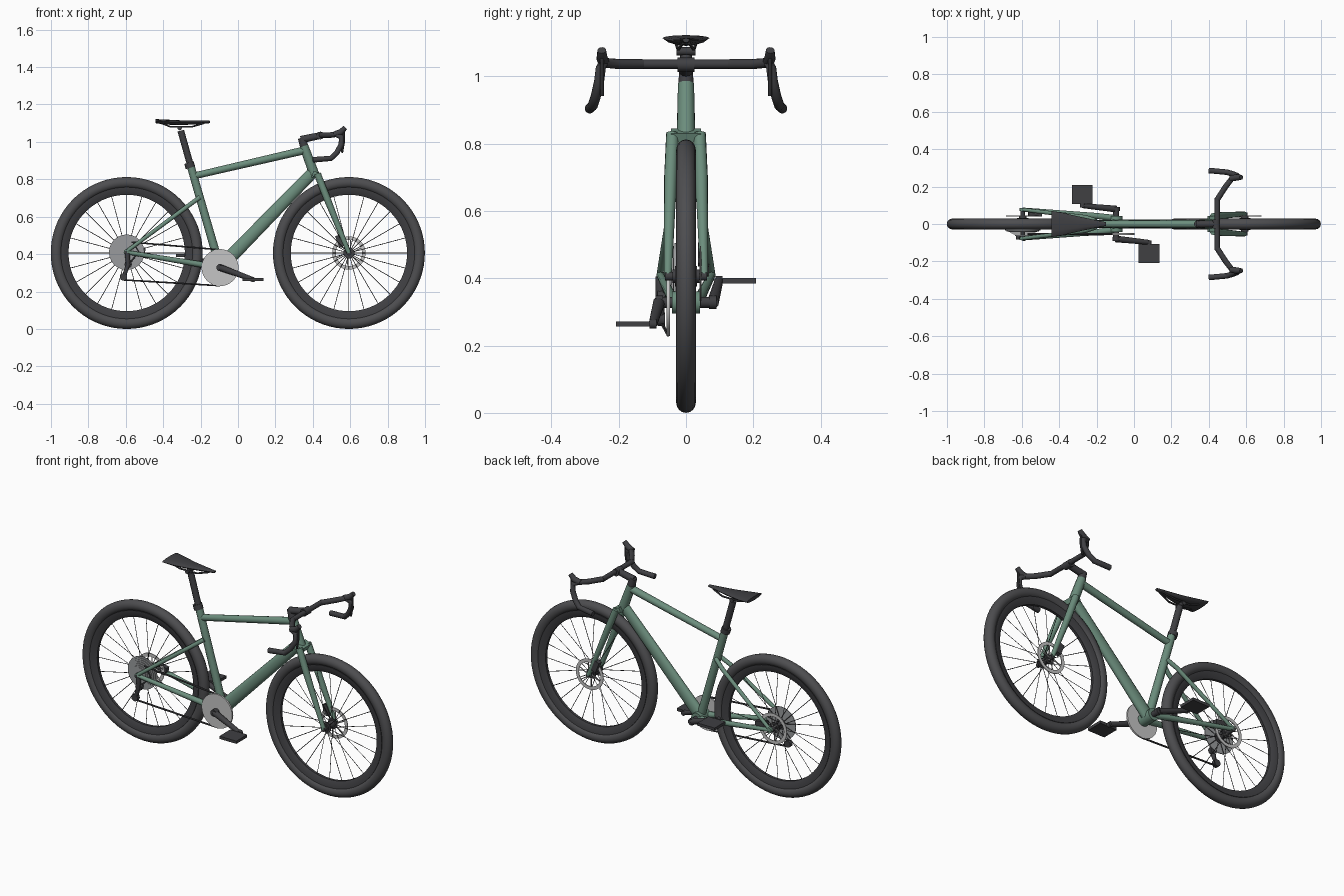
import bpy, bmesh, math
from mathutils import Matrix

cube = bpy.data.objects.get("Cube")
if cube:
    bpy.data.objects.remove(cube)


def material(name, r, g, b):
    m = bpy.data.materials.new(name)
    m.use_nodes = True
    m.diffuse_color = (r, g, b, 1)
    m.node_tree.nodes["Principled BSDF"].inputs["Base Color"].default_value = (r, g, b, 1)
    return m


GREEN = material("sage green", 0.15, 0.27, 0.205)
RUBBER = material("tyre rubber", 0.075, 0.075, 0.08)
BLACK = material("soft black", 0.05, 0.05, 0.055)
SILVER = material("light silver", 0.56, 0.56, 0.56)
STEEL = material("grey steel", 0.32, 0.33, 0.34)
parts = []


def add_mesh(name, mesh, mat):
    mesh.materials.clear()
    mesh.materials.append(mat)
    obj = bpy.data.objects.new(name, mesh)
    bpy.context.collection.objects.link(obj)
    parts.append(obj)
    return obj


def tube(name, paths, radius, mat, res=4):
    """Round tubes along one or more paths; radius is one value or one per point."""
    if not isinstance(paths[0][0], (tuple, list)):
        paths = [paths]
    curve = bpy.data.curves.new(name, "CURVE")
    curve.dimensions = "3D"
    curve.bevel_depth = 1
    curve.bevel_resolution = res
    curve.use_fill_caps = True
    for path in paths:
        s = curve.splines.new("POLY")
        s.points.add(len(path) - 1)
        for i, p in enumerate(path):
            s.points[i].co = (*p, 1)
            s.points[i].radius = radius[i] if isinstance(radius, (tuple, list)) else radius
    temp = bpy.data.objects.new(name + "_path", curve)
    bpy.context.collection.objects.link(temp)
    bpy.context.view_layer.update()
    dg = bpy.context.evaluated_depsgraph_get()
    mesh = bpy.data.meshes.new_from_object(temp.evaluated_get(dg))
    bpy.data.objects.remove(temp)
    return add_mesh(name, mesh, mat)


def disc(name, x, z, y0, y1, r, mat, res=10):
    return tube(name, [(x, y0, z), (x, y1, z)], r, mat, res)


def ring(name, profile, x, y, z, mat, steps=64):
    """Spin a closed (radius, width) profile around the axle."""
    bm = bmesh.new()
    loop = [bm.verts.new((r, w, 0)) for r, w in profile]
    edges = [bm.edges.new((loop[i - 1], loop[i])) for i in range(len(loop))]
    bmesh.ops.spin(bm, geom=loop + edges, cent=(0, 0, 0), axis=(0, 1, 0),
                   angle=2 * math.pi, steps=steps)
    bmesh.ops.remove_doubles(bm, verts=bm.verts, dist=1e-5)
    bmesh.ops.recalc_face_normals(bm, faces=bm.faces)
    bmesh.ops.translate(bm, verts=bm.verts, vec=(x, y, z))
    mesh = bpy.data.meshes.new(name)
    bm.to_mesh(mesh)
    bm.free()
    return add_mesh(name, mesh, mat)


def box(name, centre, size, mat, angle=0):
    bm = bmesh.new()
    bmesh.ops.create_cube(bm, size=1, matrix=Matrix.Translation(centre)
                          @ Matrix.Rotation(angle, 4, "Y") @ Matrix.Diagonal((*size, 1)))
    mesh = bpy.data.meshes.new(name)
    bm.to_mesh(mesh)
    bm.free()
    return add_mesh(name, mesh, mat)


def mirrored(path):
    return [path, [(x, -y, z) for x, y, z in path]]


# Wheels
AXLE = 0.406
REAR, FRONT = -0.595, 0.593
tyre_profile = [(0.376 + 0.03 * math.cos(a * math.pi / 8), 0.029 * math.sin(a * math.pi / 8))
                for a in range(16)]
rim_profile = [(0.352, -0.02), (0.352, 0.02), (0.33, 0.018), (0.311, 0.008),
               (0.311, -0.008), (0.33, -0.018)]
for label, x, half in (("rear", REAR, 0.085), ("front", FRONT, 0.062)):
    ring(label + "_tyre", tyre_profile, x, 0, AXLE, RUBBER, 72)
    ring(label + "_rim", rim_profile, x, 0, AXLE, BLACK, 72)
    disc(label + "_hub", x, AXLE, -0.04, 0.04, 0.02, BLACK, 4)
    disc(label + "_axle", x, AXLE, -half, half, 0.013, BLACK, 4)
    for side in (-1, 1):
        disc(label + "_hub_flange", x, AXLE, side * 0.026, side * 0.032, 0.03, BLACK, 4)
    spokes = []
    for i in range(24):
        a = i * math.pi / 12
        c, s = math.cos(a), math.sin(a)
        spokes.append([(x + 0.025 * c, 0.028 * (-1) ** i, AXLE + 0.025 * s),
                       (x + 0.315 * c, 0, AXLE + 0.315 * s)])
    tube(label + "_spokes", spokes, 0.0018, BLACK, 0)
    # Brake rotor and caliper on the left side
    ring(label + "_rotor", [(0.089, -0.002), (0.089, 0.002), (0.07, 0.002), (0.07, -0.002)],
         x, 0.043, AXLE, SILVER, 48)
    arms = []
    for i in range(6):
        a = i * math.pi / 3
        arms.append([(x + 0.015 * math.cos(a), 0.043, AXLE + 0.015 * math.sin(a)),
                     (x + 0.074 * math.cos(a + 0.4), 0.043, AXLE + 0.074 * math.sin(a + 0.4))])
    tube(label + "_rotor_arms", arms, 0.003, SILVER, 1)
box("front_caliper", (0.545, 0.05, 0.47), (0.03, 0.028, 0.065), BLACK, -0.38)
box("rear_caliper", (-0.53, 0.055, 0.425), (0.07, 0.028, 0.03), BLACK, 0.16)

# Frame
BX, BZ = -0.096, 0.328
tube("seat_tube", [(-0.252, 0, 0.868), (BX, 0, BZ)], (0.021, 0.023), GREEN)
tube("top_tube", [(-0.235, 0, 0.818), (0.365, 0, 0.957)], (0.018, 0.021), GREEN)
down_tube = tube("down_tube", [(0.395, 0, 0.832), (BX + 0.01, 0, BZ + 0.01)], (0.031, 0.037), GREEN)
down_tube.scale.y = 0.68
tube("head_tube", [(0.352, 0, 0.978), (0.412, 0, 0.815)], (0.024, 0.027), GREEN)
disc("bottom_bracket_shell", BX, BZ, -0.042, 0.042, 0.034, GREEN, 5)
tube("seat_stays", mirrored([(-0.205, 0.018, 0.703), (-0.26, 0.036, 0.663), (REAR, 0.077, 0.415)]),
     (0.012, 0.012, 0.01), GREEN)
tube("chain_stays", mirrored([(BX - 0.01, 0.032, BZ), (-0.2, 0.043, 0.345), (REAR, 0.077, 0.41)]),
     (0.017, 0.016, 0.011), GREEN)
for side in (-1, 1):
    disc("dropout", REAR, 0.41, side * 0.069, side * 0.085, 0.016, GREEN, 4)

# Fork
box("fork_crown", (0.42, 0, 0.824), (0.045, 0.088, 0.028), GREEN, 0.35)
tube("fork_blades", mirrored([(0.424, 0.04, 0.83), (0.475, 0.046, 0.70), (FRONT, 0.054, AXLE)]),
     (0.019, 0.019, 0.012), GREEN)

# Seat post and saddle
tube("seat_post", [(-0.306, 0, 1.06), (-0.25, 0, 0.86)], 0.018, BLACK)
tube("seat_collar", [(-0.263, 0, 0.89), (-0.254, 0, 0.862)], 0.026, BLACK)
tube("saddle_clamp", [(-0.312, -0.028, 1.074), (-0.312, 0.028, 1.074)], 0.012, BLACK)
tube("saddle_rails", mirrored([(-0.41, 0.03, 1.1), (-0.36, 0.024, 1.08),
                               (-0.25, 0.022, 1.08), (-0.18, 0.008, 1.1)]), 0.005, BLACK, 1)
bm = bmesh.new()
sections = []
for x, w, top, low in ((-0.442, 0.07, 1.122, 1.1), (-0.38, 0.06, 1.119, 1.092),
                       (-0.3, 0.041, 1.115, 1.09), (-0.22, 0.024, 1.114, 1.094),
                       (-0.15, 0.01, 1.113, 1.1)):
    mid, row = (top * 0.6 + low * 0.4), []
    for k in range(12):
        a = k * math.pi / 6
        height = (top - mid) if math.sin(a) > 0 else (mid - low)
        row.append(bm.verts.new((x, w * math.cos(a), mid + height * math.sin(a))))
    sections.append(row)
for a, b in zip(sections, sections[1:]):
    for k in range(12):
        bm.faces.new((a[k - 1], a[k], b[k], b[k - 1]))
bm.faces.new(sections[0])
bm.faces.new(sections[-1])
bmesh.ops.recalc_face_normals(bm, faces=bm.faces)
saddle_mesh = bpy.data.meshes.new("saddle")
bm.to_mesh(saddle_mesh)
bm.free()
add_mesh("saddle", saddle_mesh, BLACK)

# Stem, handlebar, hoods and levers
tube("headset", [(0.355, 0, 0.972), (0.34, 0, 1.022)], (0.023, 0.02), BLACK)
tube("stem", [(0.336, 0, 1.012), (0.44, 0, 1.034)], (0.02, 0.018), BLACK)
disc("stem_clamp", 0.44, 1.034, -0.025, 0.025, 0.021, BLACK, 4)
tube("handlebar", [(0.445, -0.14, 1.036), (0.445, 0.14, 1.036)], 0.014, BLACK)
tube("handlebar_drops", mirrored([
    (0.445, 0.13, 1.036), (0.49, 0.2, 1.036), (0.525, 0.245, 1.04), (0.553, 0.253, 1.025),
    (0.552, 0.258, 0.985), (0.527, 0.268, 0.94), (0.497, 0.277, 0.912), (0.4, 0.286, 0.904)]),
    0.015, BLACK)
tube("brake_hoods", mirrored([(0.515, 0.243, 1.04), (0.55, 0.249, 1.052), (0.574, 0.25, 1.077)]),
     (0.016, 0.017, 0.013), BLACK)
tube("brake_levers", mirrored([(0.565, 0.25, 1.06), (0.566, 0.25, 1.0), (0.556, 0.25, 0.942)]),
     0.006, BLACK, 2)

# Drivetrain on the right side
CY = -0.053
disc("chainring", BX, BZ, CY - 0.005, CY + 0.005, 0.099, SILVER, 14)
for i in range(7):
    y = -0.03 - i * 0.005
    disc("cassette_cog", REAR, AXLE + 0.004, y, y - 0.004, 0.095 - i * 0.009, STEEL, 10)
tube("chain", [[(-0.57, CY, 0.464), (BX - 0.02, CY, 0.425)],
               [(-0.612, -0.07, 0.262), (BX, CY, 0.231)],
               [(-0.56, CY, 0.464), (-0.53, CY, 0.41), (-0.585, -0.066, 0.345)]],
     0.005, BLACK, 1)
tube("derailleur_cage", [(-0.592, -0.078, 0.405), (-0.587, -0.078, 0.345), (-0.612, -0.074, 0.278)],
     (0.013, 0.013, 0.01), BLACK)
for x, z in ((-0.587, 0.345), (-0.612, 0.278)):
    disc("jockey_wheel", x, z, -0.084, -0.062, 0.02, BLACK, 4)

# Cranks and pedals
disc("crank_axle", BX, BZ, -0.085, 0.085, 0.016, BLACK, 4)
for side, x, z, label in ((-1, 0.08, 0.264, "right"), (1, -0.276, 0.393, "left")):
    tube(label + "_crank", [(BX, side * 0.08, BZ), (x, side * 0.098, z)], (0.018, 0.013), BLACK)
    for cx, cz, cy, r in ((BX, BZ, 0.08, 0.02), (x, z, 0.098, 0.014)):
        disc(label + "_crank_end", cx, cz, side * (cy - 0.011), side * (cy + 0.011), r, BLACK, 4)
    disc(label + "_pedal_axle", x, z, side * 0.095, side * 0.13, 0.007, BLACK, 2)
    box(label + "_pedal", (x, side * 0.158, z), (0.11, 0.1, 0.016), BLACK)

# Smooth shading with sharp edges kept
bpy.ops.object.select_all(action="DESELECT")
for obj in parts:
    obj.select_set(True)
bpy.context.view_layer.objects.active = parts[0]
bpy.ops.object.shade_smooth_by_angle(angle=math.radians(35))
